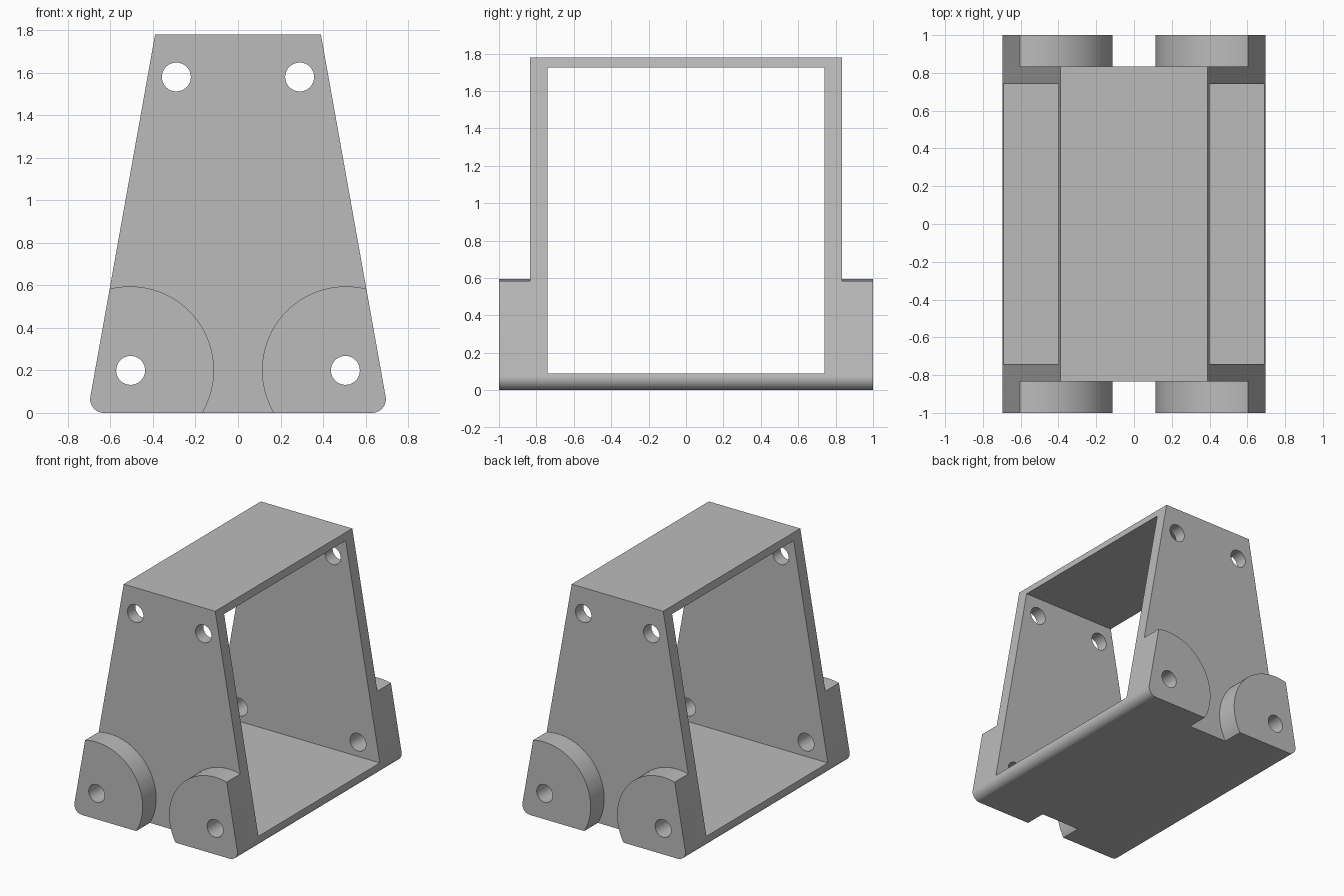
import bpy, bmesh, math

if "Cube" in bpy.data.objects:
    bpy.data.objects.remove(bpy.data.objects["Cube"], do_unlink=True)

HEIGHT, TOP_HALF, BASE_HALF = 1.78, 0.39, 0.708
PLATE_Y, INNER_Y = 0.835, 0.74
FILLET = 0.065
BOSS_R, BOSS_X, BOSS_Z = 0.395, 0.508, 0.2
HOLE_R = 0.068

grey = bpy.data.materials.new("plain_grey")
grey.use_nodes = True
grey.diffuse_color = (0.5, 0.5, 0.5, 1)
grey.node_tree.nodes["Principled BSDF"].inputs["Base Color"].default_value = (0.5, 0.5, 0.5, 1)


def prism(name, profile, y0, y1):
    """Extrude an (x, z) outline along y."""
    bm = bmesh.new()
    face = bm.faces.new([bm.verts.new((x, y0, z)) for x, z in profile])
    ext = bmesh.ops.extrude_face_region(bm, geom=[face])
    verts = [v for v in ext["geom"] if isinstance(v, bmesh.types.BMVert)]
    bmesh.ops.translate(bm, verts=verts, vec=(0, y1 - y0, 0))
    bmesh.ops.recalc_face_normals(bm, faces=bm.faces)
    mesh = bpy.data.meshes.new(name)
    bm.to_mesh(mesh)
    bm.free()
    mesh.materials.append(grey)
    obj = bpy.data.objects.new(name, mesh)
    bpy.context.collection.objects.link(obj)
    return obj


def box(name, half_x, y0, y1, z0, z1):
    outline = [(-half_x, z0), (half_x, z0), (half_x, z1), (-half_x, z1)]
    return prism(name, outline, y0, y1)


def rod(name, x, z, radius, y0, y1, sides):
    steps = [math.tau * i / sides for i in range(sides)]
    outline = [(x + radius * math.cos(a), z + radius * math.sin(a)) for a in steps]
    return prism(name, outline, y0, y1)


def cut(target, tool):
    """Subtract the tool from the target, then discard the tool."""
    tool.hide_render = True
    mod = target.modifiers.new("cut", "BOOLEAN")
    mod.operation, mod.solver, mod.object = "DIFFERENCE", "EXACT", tool
    bpy.context.view_layer.objects.active = target
    bpy.ops.object.modifier_apply(modifier=mod.name)
    bpy.data.objects.remove(tool, do_unlink=True)


# Tapered outline with rounded bottom corners
lean = math.atan2(BASE_HALF - TOP_HALF, HEIGHT)
corner_x = BASE_HALF - FILLET * (1 / math.cos(lean) + math.tan(lean))
right_side = [(TOP_HALF, HEIGHT)]
for i in range(13):
    a = lean - (math.pi / 2 + lean) * i / 12
    right_side.append((corner_x + FILLET * math.cos(a), FILLET + FILLET * math.sin(a)))
outline = right_side + [(-x, z) for x, z in reversed(right_side)]
bracket = prism("bracket_frame", outline, -1, 1)

# Open window from side to side
cut(bracket, box("window_cutter", 1, -INNER_Y, INNER_Y, 0.09, 1.725))

# Trim both ends back to the plates, leaving the round bosses
for end in (-1, 1):
    y0, y1 = sorted((end * PLATE_Y, end * 1.2))
    trim = box("end_trimmer", 1.2, y0, y1, -0.5, 2.2)
    for side in (-1, 1):
        cut(trim, rod("boss_keeper", side * BOSS_X, BOSS_Z, BOSS_R, y0 - 0.1, y1 + 0.1, 96))
    cut(bracket, trim)

# Bolt holes through both end plates and the bosses
for x, z in ((0.29, 1.58), (BOSS_X - 0.003, BOSS_Z)):
    for side in (-1, 1):
        cut(bracket, rod("hole_cutter", side * x, z, HOLE_R, -1.3, 1.3, 48))

# Smooth the curved walls and keep the edges crisp
bpy.ops.object.select_all(action="DESELECT")
bracket.select_set(True)
bpy.context.view_layer.objects.active = bracket
bpy.ops.object.shade_smooth_by_angle(angle=math.radians(25))
